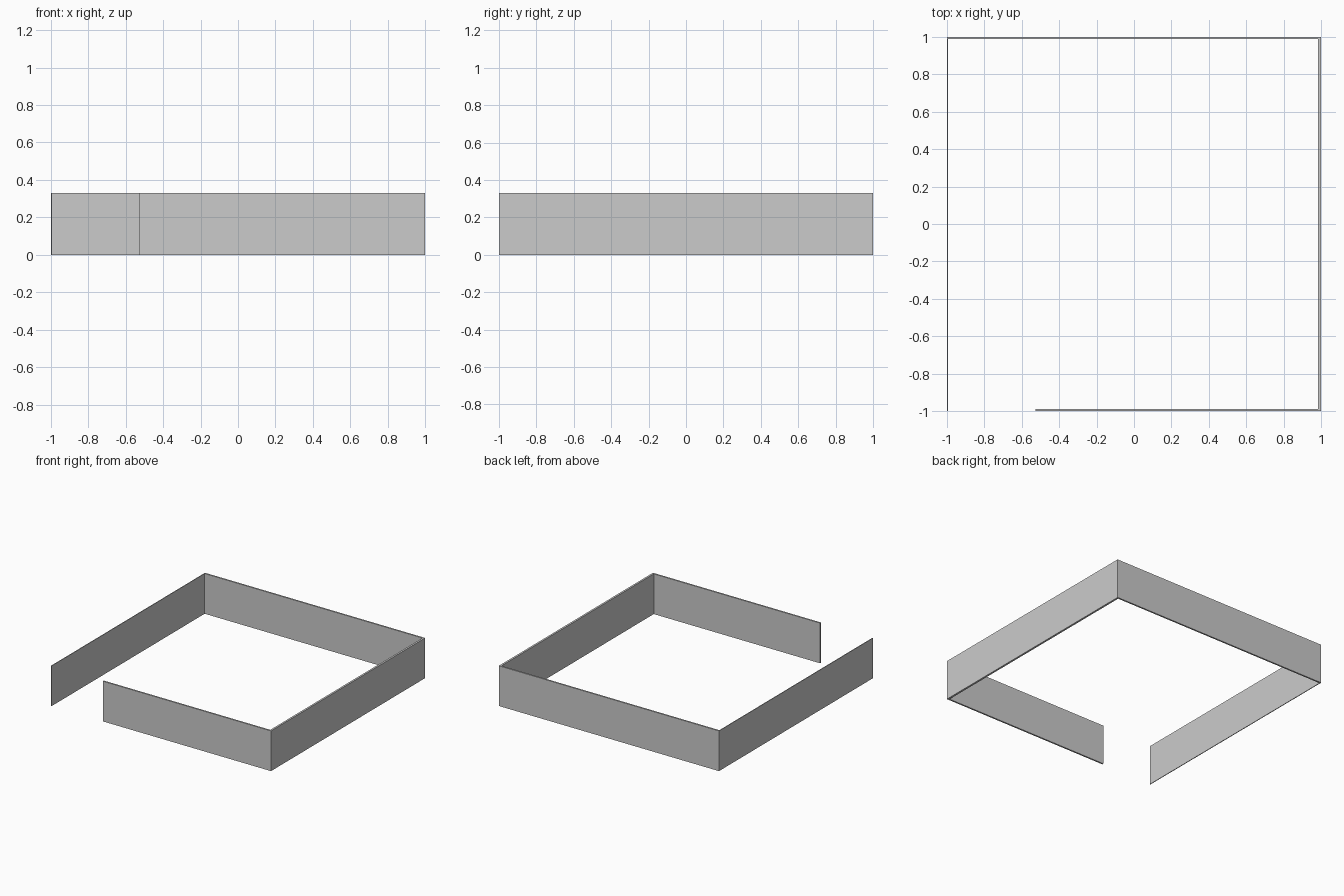
import bpy
import bmesh

if "Cube" in bpy.data.objects:
    bpy.data.objects.remove(bpy.data.objects["Cube"])

HEIGHT = 0.33


def extrude_profile(name, outline, height):
    """Extrude a plan outline upward from z = 0."""
    bm = bmesh.new()
    face = bm.faces.new([bm.verts.new((x, y, 0)) for x, y in outline])
    top = bmesh.ops.extrude_face_region(bm, geom=[face])["geom"]
    verts = [v for v in top if isinstance(v, bmesh.types.BMVert)]
    bmesh.ops.translate(bm, verts=verts, vec=(0, 0, height))
    bmesh.ops.recalc_face_normals(bm, faces=bm.faces)
    mesh = bpy.data.meshes.new(name)
    bm.to_mesh(mesh)
    bm.free()
    obj = bpy.data.objects.new(name, mesh)
    bpy.context.collection.objects.link(obj)
    return obj


# Continuous thin wall with an opening at the front left
outline = [
    (-1, -1), (-1, 1), (1, 1), (1, -1), (-0.527, -1),      # outer side
    (-0.527, -0.987), (0.984, -0.987), (0.984, 0.987),     # inner side
    (-0.994, 0.987), (-0.994, -1),
]
extrude_profile("perimeter_wall", outline, HEIGHT)
